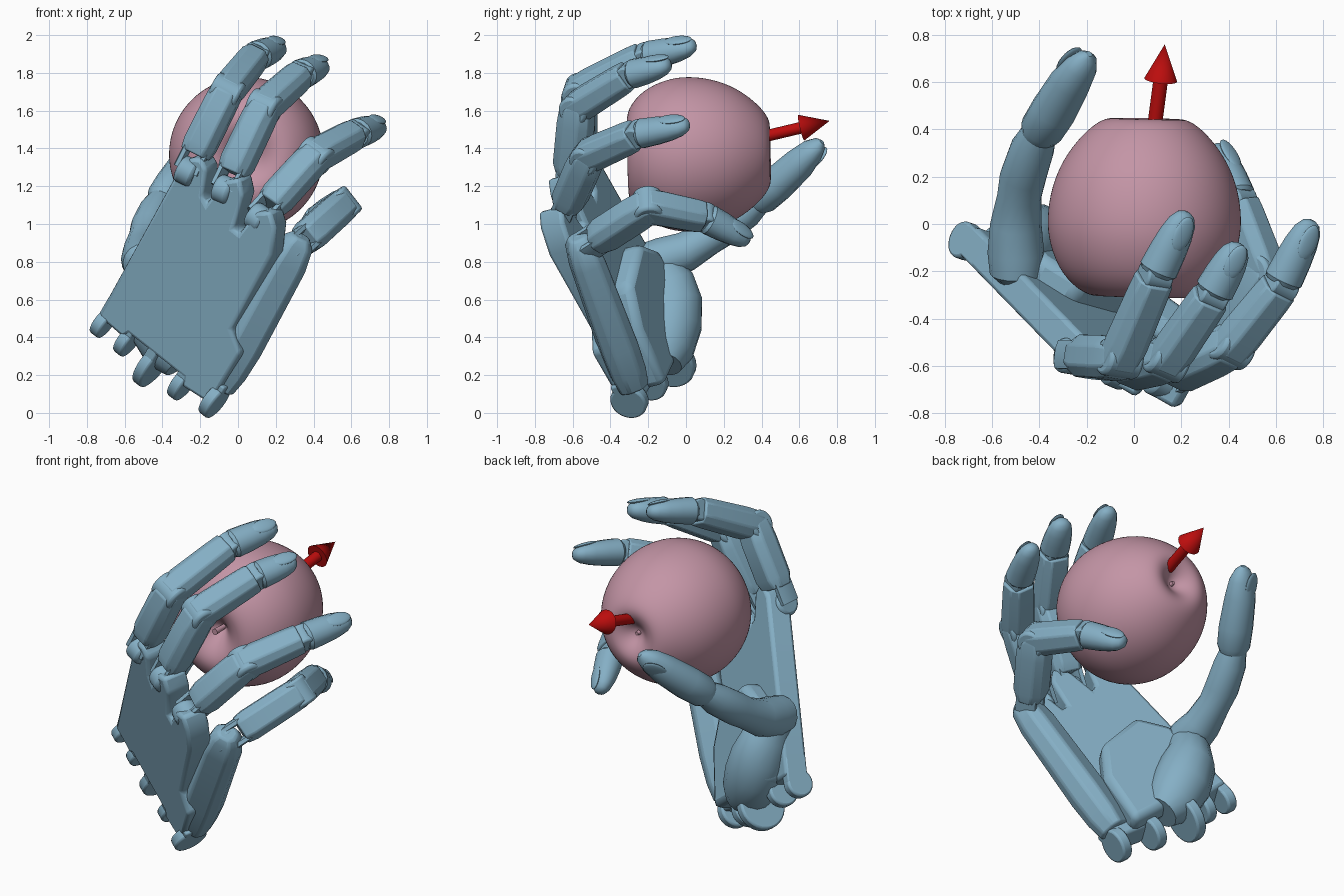
import bpy, bmesh, math
from mathutils import Vector as V, Matrix

if "Cube" in bpy.data.objects:
    bpy.data.objects.remove(bpy.data.objects["Cube"])

def mat(name, c):
    m = bpy.data.materials.new(name)
    m.diffuse_color = (*c, 1)
    m.use_nodes = True
    m.node_tree.nodes["Principled BSDF"].inputs["Base Color"].default_value = m.diffuse_color
    return m

BLUE = mat("blue_shell", (0.235, 0.43, 0.56))
PINK = mat("pink_skin", (0.55, 0.30, 0.38))
RED = mat("red_paint", (0.5, 0.004, 0.004))

# palm frame: R across the wrist, U towards the fingers, N out of the back
O = V((-.75, -.05, .47))
U = V((.448, -.45, .775)).normalized()
R = V((.78, -.30, -.545)).normalized()
N = R.cross(U).normalized()
R = U.cross(N)

def P(a, b, c=0):
    return O + a * R + b * U + c * N

def finish(name, bm, m, bevel=0, subsurf=0, angle=35):
    bmesh.ops.recalc_face_normals(bm, faces=bm.faces)
    me = bpy.data.meshes.new(name)
    bm.to_mesh(me)
    bm.free()
    ob = bpy.data.objects.new(name, me)
    bpy.context.collection.objects.link(ob)
    me.materials.append(m)
    if bevel:
        b = ob.modifiers.new("bevel", 'BEVEL')
        b.width, b.segments, b.limit_method = bevel, 2, 'ANGLE'
    if subsurf:
        s = ob.modifiers.new("smooth", 'SUBSURF')
        s.levels = s.render_levels = subsurf
    bpy.ops.object.select_all(action='DESELECT')
    ob.select_set(True)
    bpy.context.view_layer.objects.active = ob
    bpy.ops.object.shade_smooth_by_angle(angle=math.radians(angle))
    return ob

OCT = [(1, .5), (.55, 1), (-.55, 1), (-1, .5), (-1, -.45), (-.6, -1), (.6, -1), (1, -.45)]
RND = [(math.cos(k * math.tau / 16), math.sin(k * math.tau / 16)) for k in range(16)]

def loft(name, stations, side, section=OCT, m=BLUE, bevel=0, subsurf=0):
    """Skin sections along stations (point, half width, half depth); +depth is the back."""
    bm = bmesh.new()
    pts = [V(s[0]) for s in stations]
    rings = []
    for i, (p, w, t) in enumerate(stations):
        d = (pts[min(i + 1, len(pts) - 1)] - pts[max(i - 1, 0)]).normalized()
        back = d.cross(side).normalized()
        s = back.cross(d)
        rings.append([bm.verts.new(V(p) + s * w * x + back * t * y) for x, y in section])
    n = len(section)
    for a, b in zip(rings, rings[1:]):
        for k in range(n):
            bm.faces.new((a[k], a[(k + 1) % n], b[(k + 1) % n], b[k]))
    bm.faces.new(rings[0])
    bm.faces.new(rings[-1])
    return finish(name, bm, m, bevel, subsurf)

def rod(name, p, q, r1, r2=None, m=BLUE, bevel=0, seg=28):
    p, q = V(p), V(q)
    bm = bmesh.new()
    rot = (q - p).to_track_quat('Z', 'Y').to_matrix().to_4x4()
    bmesh.ops.create_cone(bm, cap_ends=True, segments=seg, radius1=r1, radius2=r1 if r2 is None else r2,
                          depth=(q - p).length, matrix=Matrix.Translation((p + q) / 2) @ rot)
    return finish(name, bm, m, bevel)

def slab(name, outline, c0, c1, bevel=.02):
    bm = bmesh.new()
    f = bm.faces.new([bm.verts.new(P(a, b, c0)) for a, b in outline])
    g = bmesh.ops.extrude_face_region(bm, geom=[f])
    bmesh.ops.translate(bm, vec=N * (c1 - c0), verts=[v for v in g['geom'] if isinstance(v, bmesh.types.BMVert)])
    return finish(name, bm, BLUE, bevel)

def lathe(name, profile, centre, axis, m, seg=32):
    bm = bmesh.new()
    rot = V(axis).to_track_quat('Z', 'Y').to_matrix().to_4x4()
    vs = [bm.verts.new((r, 0, s)) for s, r in profile]
    es = [bm.edges.new(e) for e in zip(vs, vs[1:])]
    bmesh.ops.spin(bm, geom=vs + es, axis=(0, 0, 1), cent=(0, 0, 0), steps=seg, angle=math.tau)
    bmesh.ops.remove_doubles(bm, verts=bm.verts, dist=1e-4)
    bm.transform(Matrix.Translation(centre) @ rot)
    return finish(name, bm, m, subsurf=2, angle=180)

def nail(name, p, d, back, w, length):
    side = d.cross(back).normalized()
    bm = bmesh.new()
    bmesh.ops.create_uvsphere(bm, u_segments=20, v_segments=10, radius=1)
    bm.transform(Matrix.Translation(p) @ Matrix((side, d, back)).transposed().to_4x4()
                 @ Matrix.Diagonal((w, length, .014, 1)))
    return finish(name, bm, BLUE)

# palm plate with forked knuckle arms
slab("palm", [(0, .07), (-.02, 1.1), (.01, 1.16), (.06, 1.19), (.12, 1.16), (.17, 1.02), (.21, 1.0), (.23, 1.17),
              (.3, 1.24), (.37, 1.17), (.41, .98), (.45, .98), (.47, 1.14), (.54, 1.2), (.61, 1.14), (.67, 1.0),
              (.68, .5), (.79, .42), (.79, .07), (.6, .05), (.58, .1), (.2, .1), (.18, .06)], -.09, .055)
slab("palm_heel", [(.1, .06), (.06, .5), (.2, .66), (.5, .6), (.64, .4), (.7, .06)], -.19, -.05, .04)

# wrist hinge lugs
for i, (a, b, c, r) in enumerate([(.03, .03, 0, .08), (.19, .03, -.02, .09), (.36, -.01, -.07, .14),
                                  (.57, .03, -.03, .10), (.78, .08, 0, .10)]):
    rod(f"wrist_lug_{i}", P(a - .032, b, c), P(a + .032, b, c), r, bevel=.012)
    slab(f"wrist_arm_{i}", [(a - .032, b), (a + .032, b), (a + .032, .2), (a - .032, .2)], -.08, .05, .01)

# little finger side of the hand, folded inwards
pk = V((.3, -.55, .87))
p0 = V((-.1, -.28, .14))
loft("outer_palm", [(p0, .08, .08), (p0.lerp(pk, .12), .1, .095), (p0.lerp(pk, .3), .11, .1),
                    (p0.lerp(pk, .9), .105, .09), (p0.lerp(pk, 1.04), .085, .075), (p0.lerp(pk, 1.09), .05, .05)],
     V((.75, .3, -.55)), bevel=.012)

# fingers: knuckle, two joints, tip
fingers = {
    "index": [(-.27, -.56, 1.28), (-.06, -.57, 1.70), (.09, -.22, 1.885), (.225, .05, 1.945)],
    "middle": [(-.07, -.62, 1.18), (.14, -.575, 1.62), (.33, -.30, 1.79), (.45, -.085, 1.845)],
    "ring": [(.11, -.66, 1.03), (.41, -.52, 1.36), (.62, -.26, 1.475), (.755, .015, 1.525)],
    "little": [(.30, -.55, .87), (.55, -.2, 1.095), (.44, .10, 1.035), (.35, .335, .91)],
}
for name, pts in fingers.items():
    k, j1, j2, tip = map(V, pts)
    side = (j1 - k).cross(j2 - j1).normalized()
    w = .09
    # knuckle barrel and hinge tongue
    rod(f"{name}_knuckle", k - side * .05, k + side * .05, .075, bevel=.02)
    d = (j1 - k).normalized()
    back = d.cross(side)
    for s in (-1, 1):
        o = side * s * .055
        loft(f"{name}_hinge_{s}", [(k + o, .02, .06), (k + d * .16 + o, .02, .06)], side)
    # proximal link
    loft(f"{name}_proximal", [(k + d * .1, w * .9, .07), (k + d * .16, w, .09), (k.lerp(j1, .8), w * .98, .092),
                              (j1, w * .95, .085), (j1 + d * .035, w * .85, .05)], side, bevel=.008)
    rod(f"{name}_joint", j1 - side * .08, j1 + side * .08, .08, bevel=.015)
    # middle link
    e = (j2 - j1).normalized()
    loft(f"{name}_middle", [(j1 - e * .02, w * .9, .08), (j1.lerp(j2, .2), w * .95, .085), (j1.lerp(j2, .8), w * .9, .08),
                            (j2 - e * .015, w * .87, .076)], side, bevel=.008)
    rod(f"{name}_end_joint", j2 - side * .06, j2 + side * .06, .062, bevel=.01)
    # fingertip and nail
    f = (tip - j2).normalized()
    L = (tip - j2).length
    fb = f.cross(side).normalized()
    prof = [(.04, .072, .066), (.1, .085, .078), (.4, .081, .073), (.65, .074, .064), (.85, .061, .05),
            (.96, .04, .033), (1, .016, .014)]
    loft(f"{name}_tip", [(j2 + f * L * t, a, b) for t, a, b in prof], side, RND)
    nail(f"{name}_nail", j2 + f * L * .72 + fb * .052, (f - fb * .15).normalized(),
         (fb + f * .15).normalized(), .043, .08)

# thumb with its fleshy base
ts = V((-.9, -.15, .4)).normalized()
loft("thumb_base", [((-.30, -.12, .26), .10, .10), ((-.35, -.1, .33), .15, .14), ((-.41, -.08, .46), .17, .165),
                    ((-.45, -.08, .58), .16, .17), ((-.475, -.11, .68), .13, .16), ((-.49, -.16, .79), .10, .12)],
     V((1, -.2, 0)), RND)
loft("thumb_proximal", [((-.5, -.25, .77), .06, .06), ((-.5, -.21, .79), .11, .11), ((-.5, -.12, .81), .12, .12),
                        ((-.5, 0, .855), .11, .105), ((-.485, .12, .925), .095, .09), ((-.47, .2, .98), .1, .095),
                        ((-.43, .32, 1.07), .095, .09), ((-.4, .39, 1.13), .075, .07)], ts, RND)
loft("thumb_tip", [((-.405, .37, 1.11), .075, .07), ((-.39, .4, 1.14), .095, .092), ((-.34, .48, 1.21), .1, .094),
                   ((-.27, .6, 1.32), .09, .085), ((-.225, .665, 1.385), .075, .065), ((-.2, .705, 1.42), .048, .04),
                   ((-.19, .72, 1.435), .015, .015)], ts, RND)
td = V((.14, .24, .22)).normalized()
nail("thumb_nail", V((-.275, .69, 1.345)), td, V((-.45, .7, -.5)).normalized(), .055, .085)

# apple held in the hand
ac, ax = V((.045, .07, 1.37)), V((.02, 1, .02)).normalized()
lathe("apple", [(-.25, 0), (-.28, .035), (-.345, .1), (-.383, .17), (-.375, .25), (-.29, .35), (-.16, .404), (-.05, .416),
                (.08, .398), (.2, .35), (.3, .275), (.365, .2), (.382, .14), (.36, .085), (.32, .04), (.31, 0)], ac, ax, PINK)
rod("apple_stem", ac - ax * .24, ac - ax * .35, .013, .018, PINK, seg=12)
rod("apple_calyx", ac + ax * .30, ac + ax * .335, .016, .01, PINK, seg=12)

# direction arrow
a0, a1, a2 = V((.085, .40, 1.46)), V((.113, .61, 1.51)), V((.13, .76, 1.546))
rod("arrow_shaft", a0, a1, .031, m=RED)
rod("arrow_head", a1, a2, .07, 0, m=RED)
